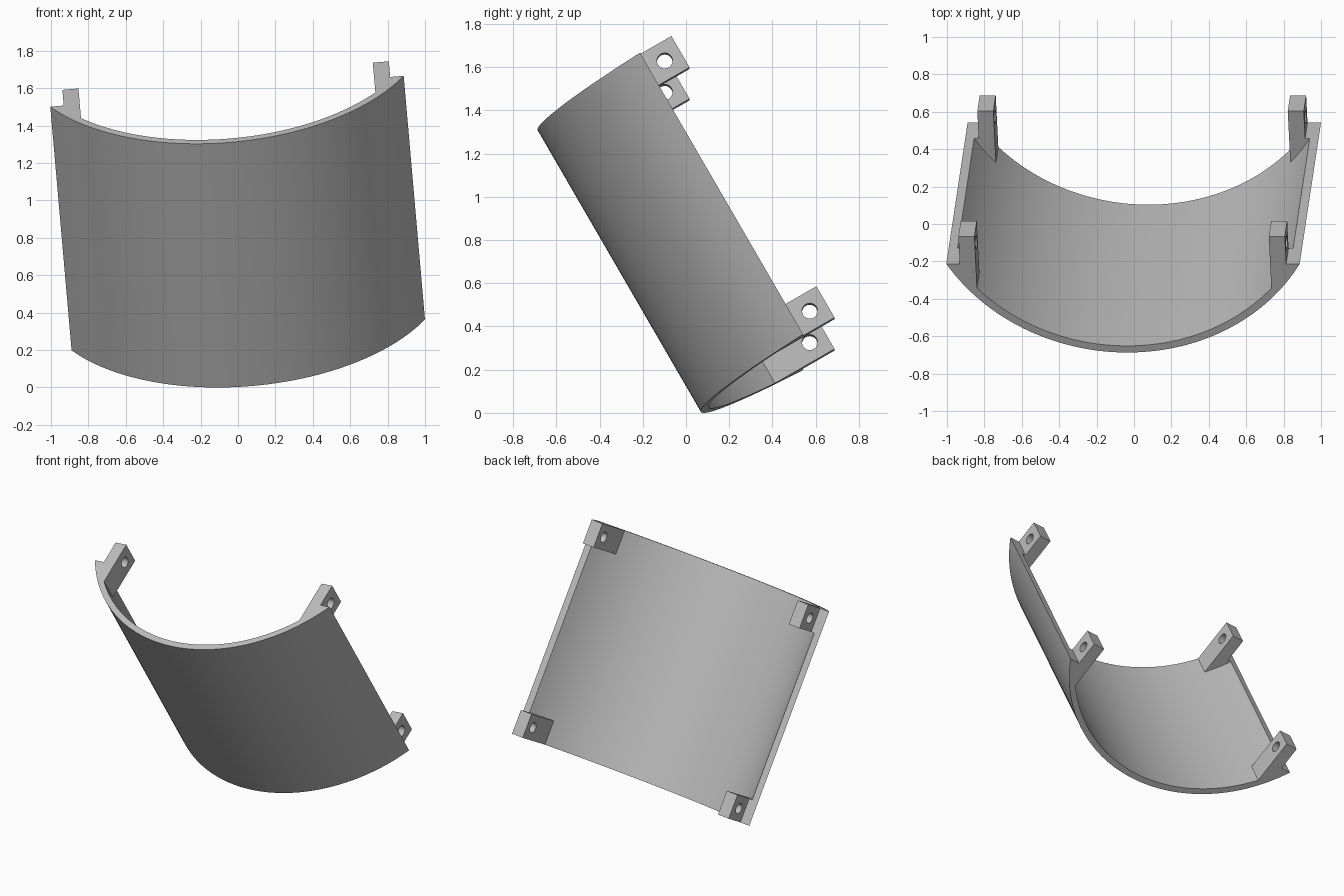
import bpy, bmesh
from math import radians, sin, cos, sqrt
from mathutils import Euler, Matrix, Vector

cube = bpy.data.objects.get("Cube")
if cube:
    bpy.data.objects.remove(cube, do_unlink=True)

OUTER, INNER = 1.095, 1.054      # shell radii
HALF_ARC = radians(60)
AXIS = OUTER * cos(HALF_ARC)     # height of the arc centre above the cut plane
LENGTH = 1.51
LUG = 0.168                      # lug height and length
LUG_IN, LUG_OUT = 0.79, 0.876    # inner and outer lug faces
SEGMENTS = 64

# Whole model leans forward and slightly sideways
PLACE = Matrix.Translation((0.055, 0.542, 0.281)) @ Euler((radians(30), radians(-5), 0)).to_matrix().to_4x4()

grey = bpy.data.materials.new("mid grey")
grey.use_nodes = True
grey.diffuse_color = (0.5, 0.5, 0.5, 1)
bsdf = next(n for n in grey.node_tree.nodes if n.type == 'BSDF_PRINCIPLED')
bsdf.inputs["Base Color"].default_value = grey.diffuse_color


def prism(name, outline, start, end):
    """Extrude a 2D outline along the shell axis."""
    bm = bmesh.new()
    face = bm.faces.new([bm.verts.new((x, y, start)) for x, y in outline])
    new = bmesh.ops.extrude_face_region(bm, geom=[face])["geom"]
    bmesh.ops.translate(bm, vec=(0, 0, end - start),
                        verts=[g for g in new if isinstance(g, bmesh.types.BMVert)])
    bmesh.ops.recalc_face_normals(bm, faces=bm.faces)
    mesh = bpy.data.meshes.new(name)
    bm.to_mesh(mesh)
    bm.free()
    mesh.materials.append(grey)
    obj = bpy.data.objects.new(name, mesh)
    bpy.context.collection.objects.link(obj)
    obj.matrix_world = PLACE
    return obj


def activate(obj):
    bpy.ops.object.select_all(action='DESELECT')
    obj.select_set(True)
    bpy.context.view_layer.objects.active = obj


def smooth(obj):
    activate(obj)
    bpy.ops.object.shade_smooth_by_angle(angle=radians(30))


def arc(radius, half):
    angles = [half * (2 * i / SEGMENTS - 1) for i in range(SEGMENTS + 1)]
    return [(radius * sin(a), AXIS - radius * cos(a)) for a in angles]


def drill(obj, centre):
    """Cut a round hole across a lug."""
    bpy.ops.mesh.primitive_cylinder_add(vertices=32, radius=0.036, depth=0.3)
    cutter = bpy.context.object
    cutter.name = "hole_cutter"
    cutter.hide_render = True
    cutter.matrix_world = PLACE @ Matrix.Translation(centre) @ Matrix.Rotation(radians(90), 4, 'Y')
    cutter.data.materials.append(grey)
    activate(obj)
    mod = obj.modifiers.new("hole", 'BOOLEAN')
    mod.operation = 'DIFFERENCE'
    mod.solver = 'EXACT'
    mod.object = cutter
    bpy.ops.object.modifier_apply(modifier=mod.name)
    bpy.data.objects.remove(cutter, do_unlink=True)


# Curved shell, with its long edges cut flat
inner_half = Vector((0, 1)).angle(Vector((sqrt(INNER**2 - AXIS**2), AXIS)))
smooth(prism("curved_shell", arc(OUTER, HALF_ARC) + arc(INNER, inner_half)[::-1], 0, LENGTH))

# Four drilled lugs with a small shoulder against the shell
MID = (OUTER + INNER) / 2


def inside_shell(x):
    return (x, AXIS - sqrt(MID**2 - x**2))


for side, side_name in ((1, "left"), (-1, "right")):
    outline = [(LUG_IN, LUG), (LUG_OUT, LUG), (LUG_OUT, 0), (sqrt(MID**2 - AXIS**2), 0),
               inside_shell(LUG_OUT), inside_shell(LUG_IN)]
    outline = [(side * x, y) for x, y in outline]
    for start, level in ((0, "lower"), (LENGTH - LUG, "upper")):
        lug = prism(f"{level}_{side_name}_lug", outline, start, start + LUG)
        drill(lug, (side * (LUG_IN + LUG_OUT) / 2, LUG / 2, start + LUG / 2))
        smooth(lug)
